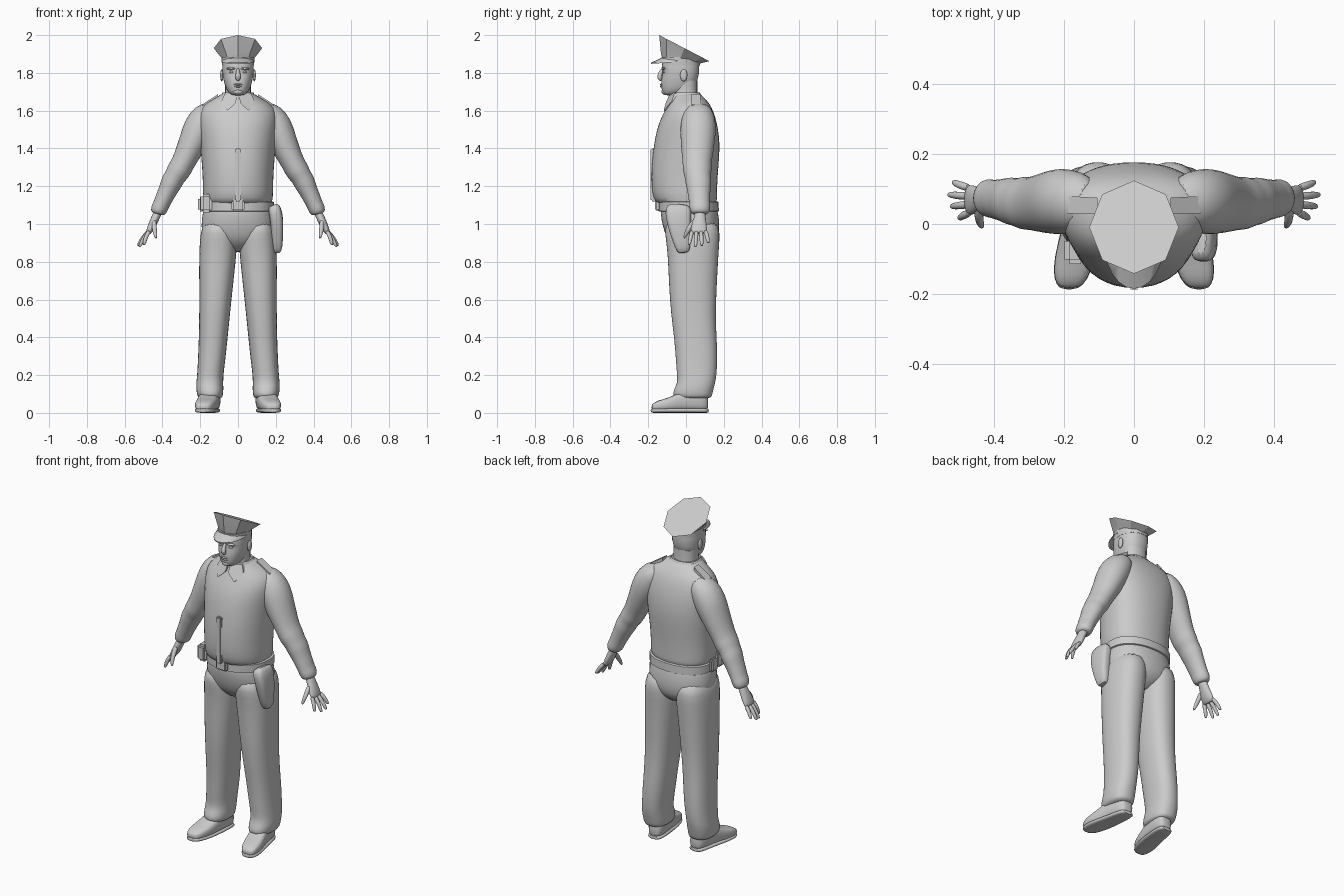
import bpy, bmesh, math
from mathutils import Vector

grey = bpy.data.materials.new("plain_grey")
grey.diffuse_color = (0.6, 0.6, 0.6, 1)


def finish(name, bm, mirror=False, sub=0, angle=50):
    bmesh.ops.recalc_face_normals(bm, faces=bm.faces[:])
    me = bpy.data.meshes.new(name)
    bm.to_mesh(me)
    bm.free()
    me.materials.append(grey)
    ob = bpy.data.objects.new(name, me)
    bpy.context.collection.objects.link(ob)
    if mirror:
        m = ob.modifiers.new("mirror", "MIRROR")
        m.use_mirror_merge = False
    if sub:
        s = ob.modifiers.new("subsurf", "SUBSURF")
        s.levels = s.render_levels = sub
    bpy.ops.object.select_all(action='DESELECT')
    ob.select_set(True)
    bpy.context.view_layer.objects.active = ob
    bpy.ops.object.shade_smooth_by_angle(angle=math.radians(angle))
    return ob


def skin(name, loops, **kw):
    """Bridge equal-length point loops and cap both ends."""
    bm = bmesh.new()
    rings = [[bm.verts.new(p) for p in lp] for lp in loops]
    n = len(rings[0])
    for a, b in zip(rings, rings[1:]):
        for i in range(n):
            j = (i + 1) % n
            bm.faces.new((a[i], a[j], b[j], b[i]))
    bm.faces.new(rings[0])
    bm.faces.new(rings[-1])
    return finish(name, bm, **kw)


def oval(n, p):
    for i in range(n):
        t = 2 * math.pi * i / n
        c, s = math.cos(t), math.sin(t)
        yield (math.copysign(abs(c) ** p, c), math.copysign(abs(s) ** p, s))


def stack(name, rows, n=20, p=0.9, **kw):
    """Horizontal sections: z, x0, x1, y front, y back, y of widest point."""
    loops = []
    for z, x0, x1, yf, yb, ym in rows:
        loops.append([((x0 + x1) / 2 + c * (x1 - x0) / 2,
                       ym + s * ((yb - ym) if s > 0 else (ym - yf)), z)
                      for c, s in oval(n, p)])
    return skin(name, loops, **kw)


def tube(name, rows, n=14, p=1.0, **kw):
    """Sections across a path: x, y, z, radius in the xz plane, radius in y."""
    pts = [Vector(r[:3]) for r in rows]
    loops = []
    for i, r in enumerate(rows):
        d = pts[min(i + 1, len(pts) - 1)] - pts[max(i - 1, 0)]
        u = Vector((d.z, 0, -d.x)).normalized()
        v = d.cross(u).normalized()
        loops.append([pts[i] + u * c * r[3] + v * s * r[4] for c, s in oval(n, p)])
    return skin(name, loops, **kw)


def box(name, c, size, bevel=0.008, **kw):
    bm = bmesh.new()
    bmesh.ops.create_cube(bm, size=1)
    for v in bm.verts:
        v.co = Vector(c) + Vector([a * b for a, b in zip(v.co, size)])
    bmesh.ops.bevel(bm, geom=bm.edges[:], offset=bevel, segments=2, affect='EDGES')
    return finish(name, bm, **kw)


def ball(name, c, size, **kw):
    bm = bmesh.new()
    bmesh.ops.create_uvsphere(bm, u_segments=14, v_segments=10, radius=1)
    for v in bm.verts:
        v.co = Vector(c) + Vector([a * b for a, b in zip(v.co, size)])
    return finish(name, bm, **kw)


def sym(rows):
    return [(z, -w, w, a, b, m) for z, w, a, b, m in rows]


# Shirt: belly overhanging the belt, sloping shoulders
stack("shirt", sym([
    (1.10, .165, -.13, .155, .03), (1.115, .185, -.165, .165, .03),
    (1.16, .187, -.182, .165, .03), (1.25, .188, -.186, .168, .03),
    (1.34, .195, -.182, .176, .04), (1.43, .202, -.170, .180, .05),
    (1.51, .212, -.154, .170, .06), (1.57, .215, -.130, .155, .06),
    (1.615, .200, -.106, .138, .06), (1.65, .155, -.090, .115, .05),
    (1.675, .105, -.082, .09, .03), (1.70, .075, -.075, .065, .01)]), n=24, sub=1)
box("front_placket", (0, -.172, 1.26), (.032, .03, .28), .006)

# Trousers
stack("trouser_hips", sym([
    (1.13, .165, -.125, .155, .03), (1.08, .185, -.137, .166, .03),
    (1.02, .194, -.132, .178, .03), (.96, .197, -.116, .178, .03),
    (.91, .165, -.095, .165, .04), (.87, .08, -.05, .12, .04),
    (.85, .03, -.01, .07, .04)]), n=24, sub=1)
stack("trouser_leg", [
    (1.03, .02, .180, -.11, .165, .03), (.95, .004, .200, -.114, .182, .03),
    (.88, .004, .205, -.102, .176, .03), (.78, .014, .207, -.095, .170, .03),
    (.65, .028, .206, -.090, .163, .035), (.52, .042, .206, -.080, .158, .04),
    (.40, .054, .208, -.064, .163, .05), (.30, .064, .212, -.056, .168, .06),
    (.21, .076, .216, -.050, .164, .06), (.16, .078, .222, -.044, .156, .06),
    (.12, .076, .222, -.068, .145, .05), (.09, .080, .216, -.070, .138, .05),
    (.075, .085, .208, -.055, .13, .05)], p=.85, mirror=True, sub=1)


# Shoes: heel to toe sections, toes turned slightly out
def shoe(name, rows):
    loops = []
    for y, x, w, z0, z1 in rows:
        loops.append([(x + c * w, y, (z0 + z1) / 2 + s * (z1 - z0) / 2)
                      for c, s in oval(16, .65)])
    skin(name, loops, mirror=True, sub=1)


shoe("shoe_upper", [(.118, .137, .025, .02, .08), (.105, .138, .042, .01, .11),
                    (.06, .142, .052, .01, .13), (0, .150, .053, .01, .125),
                    (-.05, .160, .056, .01, .10), (-.10, .170, .058, .01, .078),
                    (-.15, .179, .050, .01, .066), (-.175, .184, .036, .014, .05),
                    (-.182, .185, .02, .02, .04)])
shoe("shoe_sole", [(.122, .137, .03, 0, .022), (.10, .138, .048, 0, .026),
                   (0, .150, .054, 0, .026), (-.10, .170, .061, 0, .026),
                   (-.16, .181, .050, 0, .026), (-.189, .186, .025, 0, .024)])

# Belt, buckle and gear
stack("belt", sym([(1.065, .183, -.139, .166, .03), (1.069, .191, -.147, .174, .03),
                   (1.116, .191, -.147, .172, .03), (1.12, .18, -.135, .165, .03)]), n=28)
box("belt_buckle", (0, -.150, 1.11), (.07, .03, .08))
box("belt_pouch", (-.168, -.075, 1.11), (.06, .08, .10), .014)
box("side_pouch", (-.196, .02, 1.105), (.03, .06, .075), .01)
tube("holster", [(.185, -.04, 1.10, .025, .05), (.193, -.042, 1.085, .036, .07),
                 (.205, -.04, 1.03, .036, .068), (.208, -.03, .95, .032, .055),
                 (.208, -.015, .87, .028, .04), (.207, -.012, .845, .016, .028)],
     p=.6, sub=1)

# Sleeves with gathered folds at the elbow and cuff
tube("sleeve", [
    (.115, .065, 1.625, .04, .06), (.165, .065, 1.575, .082, .088),
    (.205, .065, 1.51, .088, .097), (.235, .062, 1.44, .078, .092),
    (.268, .060, 1.37, .068, .084), (.295, .058, 1.315, .062, .076),
    (.315, .060, 1.28, .065, .078), (.335, .062, 1.25, .056, .068),
    (.352, .066, 1.22, .059, .070), (.370, .068, 1.18, .050, .062),
    (.390, .070, 1.14, .048, .058), (.405, .072, 1.105, .043, .055),
    (.415, .074, 1.085, .046, .056), (.425, .075, 1.06, .040, .050),
    (.427, .075, 1.052, .028, .036)], n=18, mirror=True, sub=1)

# Hands
tube("palm", [(.415, .075, 1.08, .024, .028), (.434, .074, 1.04, .022, .029),
              (.452, .070, 1.00, .022, .041), (.470, .068, .962, .018, .045),
              (.477, .068, .948, .010, .040)], mirror=True, sub=1)
for label, y0, y1, x1, z1 in (("index", .033, .016, .500, .888), ("middle", .056, .050, .523, .878),
                              ("ring", .079, .084, .531, .884), ("little", .102, .120, .518, .900)):
    base, tip = Vector((.467, y0, .968)), Vector((x1, y1, z1))
    mid = base.lerp(tip, .5) + Vector((.005, 0, .003))
    tube(label + "_finger", [(*base, .013, .013), (*mid, .012, .012),
                             (*base.lerp(tip, .9), .010, .010), (*tip, .005, .005)],
         n=8, mirror=True, sub=1)
tube("thumb", [(.443, .050, 1.02, .014, .016), (.444, .020, .985, .014, .015),
               (.439, .000, .950, .012, .012), (.433, -.010, .922, .006, .006)],
     n=8, mirror=True, sub=1)

# Head and neck
stack("neck", sym([(1.62, .075, -.075, .07, 0), (1.70, .068, -.072, .06, 0),
                   (1.76, .07, -.06, .06, 0)]))
stack("head", sym([
    (1.680, .025, -.11, -.05, -.08), (1.690, .046, -.124, -.02, -.06),
    (1.715, .063, -.130, .03, -.04), (1.745, .073, -.133, .055, -.03),
    (1.775, .080, -.130, .066, -.03), (1.805, .083, -.123, .070, -.03),
    (1.825, .084, -.130, .071, -.03), (1.86, .083, -.126, .070, -.03),
    (1.90, .075, -.11, .06, -.03)]), n=24, p=.85, sub=1)
tube("nose", [(0, -.120, 1.825, .008, .008), (0, -.132, 1.805, .010, .012),
              (0, -.143, 1.780, .017, .014), (0, -.136, 1.766, .014, .012),
              (0, -.126, 1.762, .006, .006)], n=10, sub=1)
ball("brow", (.036, -.119, 1.823), (.026, .012, .007), mirror=True)
ball("eye", (.034, -.116, 1.804), (.013, .008, .006), mirror=True)
ball("upper_lip", (0, -.131, 1.739), (.024, .007, .005))
ball("lower_lip", (0, -.129, 1.728), (.020, .008, .005))
ball("chin", (0, -.116, 1.700), (.026, .014, .014))
ball("ear", (.086, -.012, 1.787), (.009, .019, .032), mirror=True)

# Collar: standing band and two front points
stack("collar_band", sym([(1.645, .108, -.087, .092, .01), (1.675, .096, -.086, .084, .01),
                          (1.697, .080, -.080, .072, .01), (1.685, .07, -.07, .06, .01)]))
front = [(.004, -.088, 1.685), (.07, -.062, 1.690), (.088, -.075, 1.650),
         (.055, -.118, 1.600), (.012, -.108, 1.640)]
skin("collar_point", [front, [(x, y + .02, z) for x, y, z in front]], mirror=True)
# Shoulder straps
strap = [(.105, .030, 1.688), (.105, .075, 1.688), (.190, .080, 1.632), (.190, .030, 1.632)]
skin("shoulder_strap", [strap, [(x, y, z - .02) for x, y, z in strap]], mirror=True)

# Cap: slanted eight-sided crown over a band, with a visor
def octagon(w, yf, yb, zf, zb):
    pts = []
    for i in range(8):
        t = math.pi * i / 4
        f = (math.sin(t) + 1) / 2
        pts.append((w * math.cos(t), yf + (yb - yf) * f, zf + (zb - zf) * f))
    return pts


skin("cap_crown", [octagon(.082, -.128, .070, 1.885, 1.835),
                   octagon(.086, -.133, .074, 1.905, 1.850),
                   octagon(.128, -.142, .124, 2.0, 1.862)], angle=25)
stack("cap_band", sym([(1.838, .085, -.126, .073, -.03), (1.885, .087, -.130, .074, -.03)]), n=16)
# Visor: outer arc dips forward from the band
arc = [math.pi * (i / 12) for i in range(13)]
bm = bmesh.new()
grid = []
for r, dz in ((0, .006), (1, .006), (1, 0), (0, 0)):
    grid.append([bm.verts.new((math.cos(t) * (.084 + .004 * r),
                               -.04 - math.sin(t) * (.084 + .061 * r),
                               1.876 - .028 * r * math.sin(t) - .018 * (1 - math.sin(t)) + dz))
                 for t in arc])
for a, b in zip(grid, grid[1:] + grid[:1]):
    for i in range(12):
        bm.faces.new((a[i], a[i + 1], b[i + 1], b[i]))
finish("cap_visor", bm)
